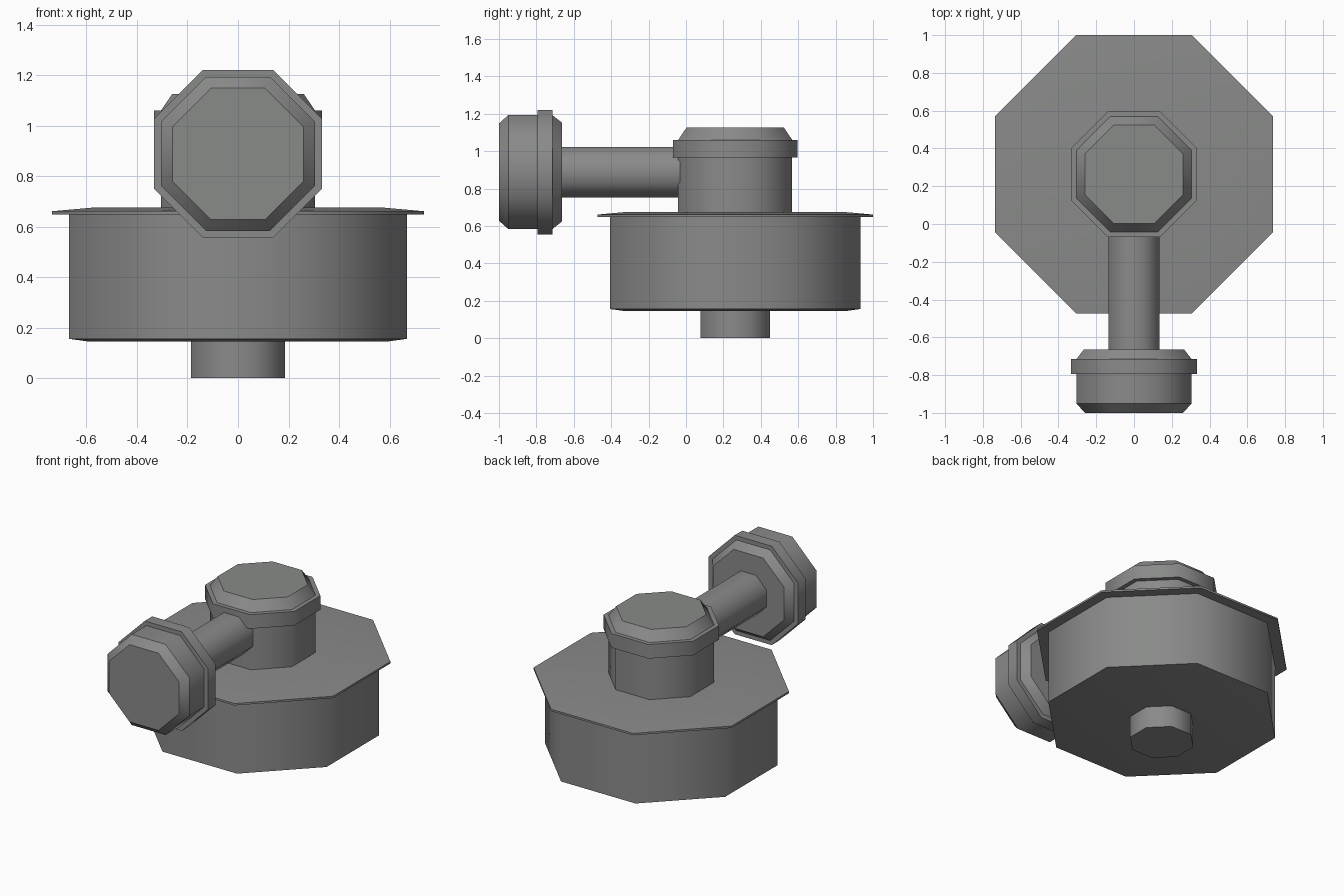
import bpy, bmesh, math
from mathutils import Matrix

if "Cube" in bpy.data.objects:
    bpy.data.objects.remove(bpy.data.objects["Cube"])

grey = bpy.data.materials.new("painted_grey")
grey.diffuse_color = (0.25, 0.256, 0.25, 1)
grey.use_nodes = True
grey.node_tree.nodes["Principled BSDF"].inputs["Base Color"].default_value = grey.diffuse_color

CY = 0.263                      # upright axis position in y
UPRIGHT = Matrix.Translation((0, CY, 0))
# Local z becomes world -y, so profile heights are distances towards the front
FORWARD = Matrix.Translation((0, 0, 0.888)) @ Matrix.Rotation(math.pi / 2, 4, 'X')


def octagon_lathe(name, profile, matrix):
    """Capped eight-sided solid from (apothem, height) points, low to high."""
    bm = bmesh.new()
    k = 1 / math.cos(math.pi / 8)
    rings = []
    for r, h in profile:
        rings.append([bm.verts.new((r * k * math.cos(a), r * k * math.sin(a), h))
                      for a in [math.pi / 8 + i * math.pi / 4 for i in range(8)]])
    for lo, hi in zip(rings, rings[1:]):
        for i in range(8):
            j = (i + 1) % 8
            bm.faces.new((lo[i], lo[j], hi[j], hi[i]))
    bm.faces.new(rings[-1])
    bm.faces.new(rings[0][::-1])
    bmesh.ops.recalc_face_normals(bm, faces=bm.faces)
    bm.normal_update()
    # Smooth around the walls, crisp where the profile turns
    for f in bm.faces:
        f.smooth = True
    for ring in rings:
        for i in range(8):
            e = bm.edges.get((ring[i], ring[(i + 1) % 8]))
            e.smooth = e.calc_face_angle() < math.radians(20)
    bm.transform(matrix)
    me = bpy.data.meshes.new(name)
    bm.to_mesh(me)
    bm.free()
    me.materials.append(grey)
    ob = bpy.data.objects.new(name, me)
    bpy.context.collection.objects.link(ob)
    return ob


# Bottom stem and main drum
octagon_lathe("bottom_stem", [(0.186, 0), (0.186, 0.16)], UPRIGHT)
octagon_lathe("main_drum", [(0.59, 0.145), (0.67, 0.156), (0.67, 0.655)], UPRIGHT)

# Thin overhanging lid with a slightly raised centre
octagon_lathe("drum_lid", [(0.737, 0.648), (0.737, 0.661), (0.58, 0.675)], UPRIGHT)

# Neck with collar and chamfered cap
octagon_lathe("neck_cap", [(0.305, 0.66), (0.305, 0.965), (0.333, 0.965), (0.333, 1.06),
                           (0.305, 1.06), (0.26, 1.126)], UPRIGHT)

# Horizontal arm and front head
octagon_lathe("arm", [(0.135, -0.1), (0.135, 0.68)], FORWARD)
octagon_lathe("front_head", [(0.265, 0.664), (0.305, 0.715), (0.333, 0.715), (0.333, 0.795),
                             (0.305, 0.795), (0.305, 0.95), (0.26, 1.0)], FORWARD)
